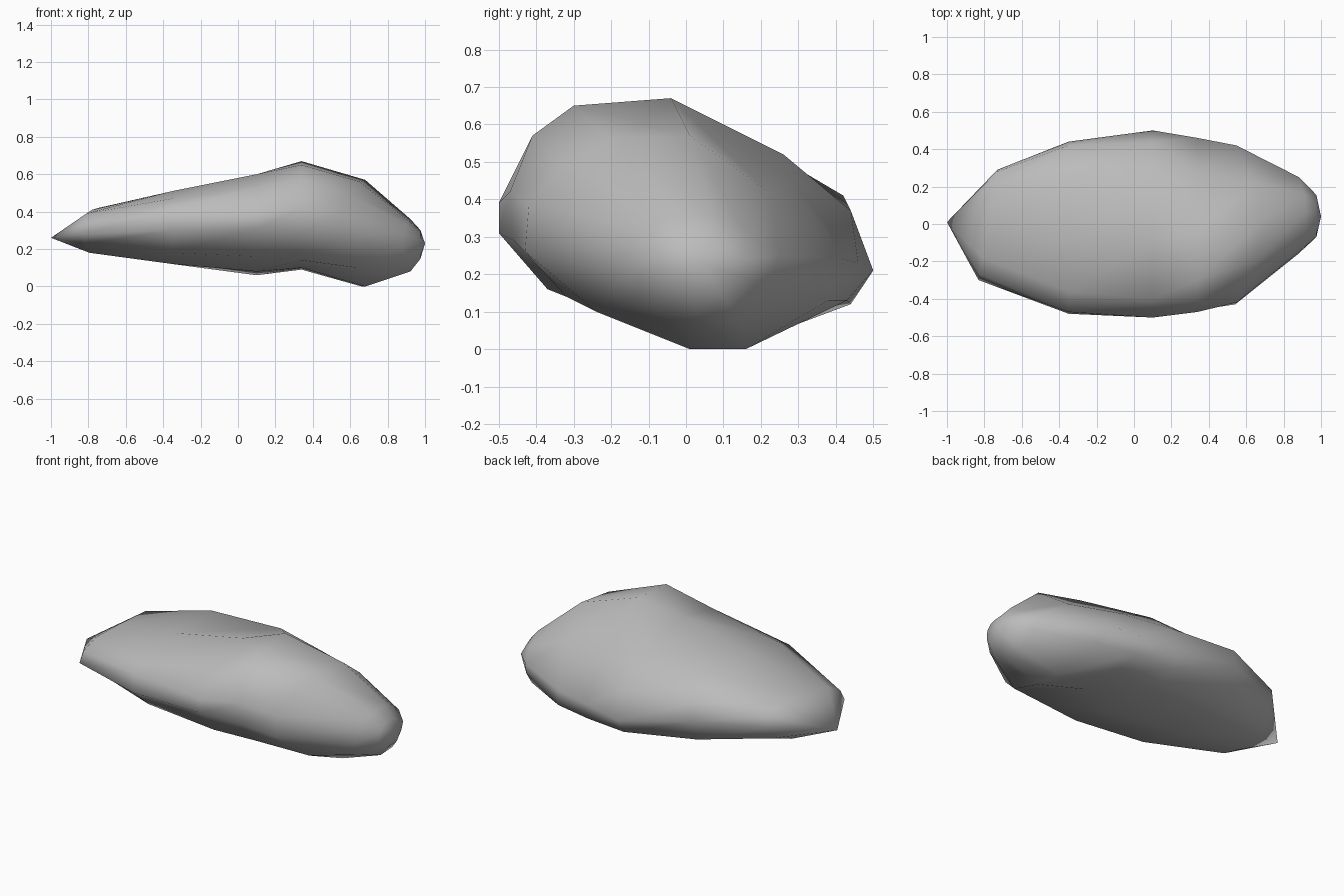
import bpy
import bmesh

default_cube = bpy.data.objects.get("Cube")
if default_cube:
    bpy.data.objects.remove(default_cube, do_unlink=True)


def make_material(name, colour):
    material = bpy.data.materials.new(name)
    material.use_nodes = True
    material.diffuse_color = colour
    shader = material.node_tree.nodes["Principled BSDF"]
    shader.inputs["Base Color"].default_value = colour
    shader.inputs["Roughness"].default_value = 0.9
    return material


def section(bm, station, outline, slant=0, bow=0):
    """Ring of (y, z) points in hundredths; slant skews it, bow curves its sides back."""
    ring = []
    for point in outline:
        y, z = (value / 100 for value in point)
        ring.append(bm.verts.new((station + slant * y - bow * y * y, y, z)))
    return ring


def shrunken_copy(bm, ring, tip, factor):
    """Repeat a ring, scaled towards a tip and flattened just short of it."""
    copy = []
    for vert in ring:
        spot = vert.co.lerp(tip, factor)
        spot.x = tip.x - 0.025
        copy.append(bm.verts.new(spot))
    return copy


def bridge(bm, first, second):
    """Join two rings of equal length with quads."""
    count = len(first)
    for i in range(count):
        j = (i + 1) % count
        bm.faces.new((first[i], first[j], second[j], second[i]))


def cap(bm, ring, tip):
    """Close a ring with a fan to its tip vertex."""
    for i, vert in enumerate(ring):
        bm.faces.new((vert, ring[(i + 1) % len(ring)], tip))


# Stone body: each section runs from the front edge over the top
# to the back edge and returns underneath
bm = bmesh.new()
right_tip = bm.verts.new((-1, 0.01, 0.26))
left_tip = bm.verts.new((1, 0.04, 0.23))

narrow_end = section(bm, -0.78, [
    (-30, 28), (-27, 34), (-18, 39), (0, 41), (20, 42), (28, 37),
    (29, 31), (24, 23), (10, 18), (-8, 18), (-22, 23)], slant=0.17)

flat_top = section(bm, -0.35, [
    (-48, 30), (-47, 41), (-36, 47), (-10, 51), (25, 51), (42, 41),
    (44, 30), (40, 18), (20, 12), (-8, 12), (-34, 18)])

widest_part = section(bm, 0.1, [
    (-50, 31), (-50, 39), (-40, 53), (-10, 60), (26, 52), (44, 37),
    (50, 21), (44, 12), (28, 6), (-8, 8), (-37, 16)])

summit = section(bm, 0.34, [
    (-46, 29), (-47, 42), (-41, 57), (-30, 65), (-4, 67), (28, 45),
    (46, 23), (43, 13), (26, 9), (0, 10), (-32, 14)])

shoulder = section(bm, 0.68, [
    (-43, 26), (-42, 38), (-33, 49), (-20, 56), (1, 57), (22, 42),
    (42, 24), (38, 13), (16, 0), (1, 0), (-24, 10)], bow=0.75)

blunt_end = section(bm, 0.92, [
    (-16, 20), (-15, 28), (-10, 33), (-4, 35), (7, 36), (16, 31),
    (25, 25), (22, 17), (14, 8), (2, 8), (-9, 12)], slant=0.1, bow=1)

end_rim = shrunken_copy(bm, blunt_end, left_tip.co, 0.45)

# Skin the sections and close both ends
rings = [narrow_end, flat_top, widest_part, summit, shoulder, blunt_end, end_rim]
for first, second in zip(rings, rings[1:]):
    bridge(bm, first, second)
cap(bm, narrow_end, right_tip)
cap(bm, end_rim, left_tip)
bmesh.ops.recalc_face_normals(bm, faces=bm.faces)

mesh = bpy.data.meshes.new("stone")
bm.to_mesh(mesh)
bm.free()
mesh.materials.append(make_material("stone grey", (0.5, 0.5, 0.5, 1.0)))
mesh.shade_smooth()
stone = bpy.data.objects.new("stone", mesh)
bpy.context.collection.objects.link(stone)
